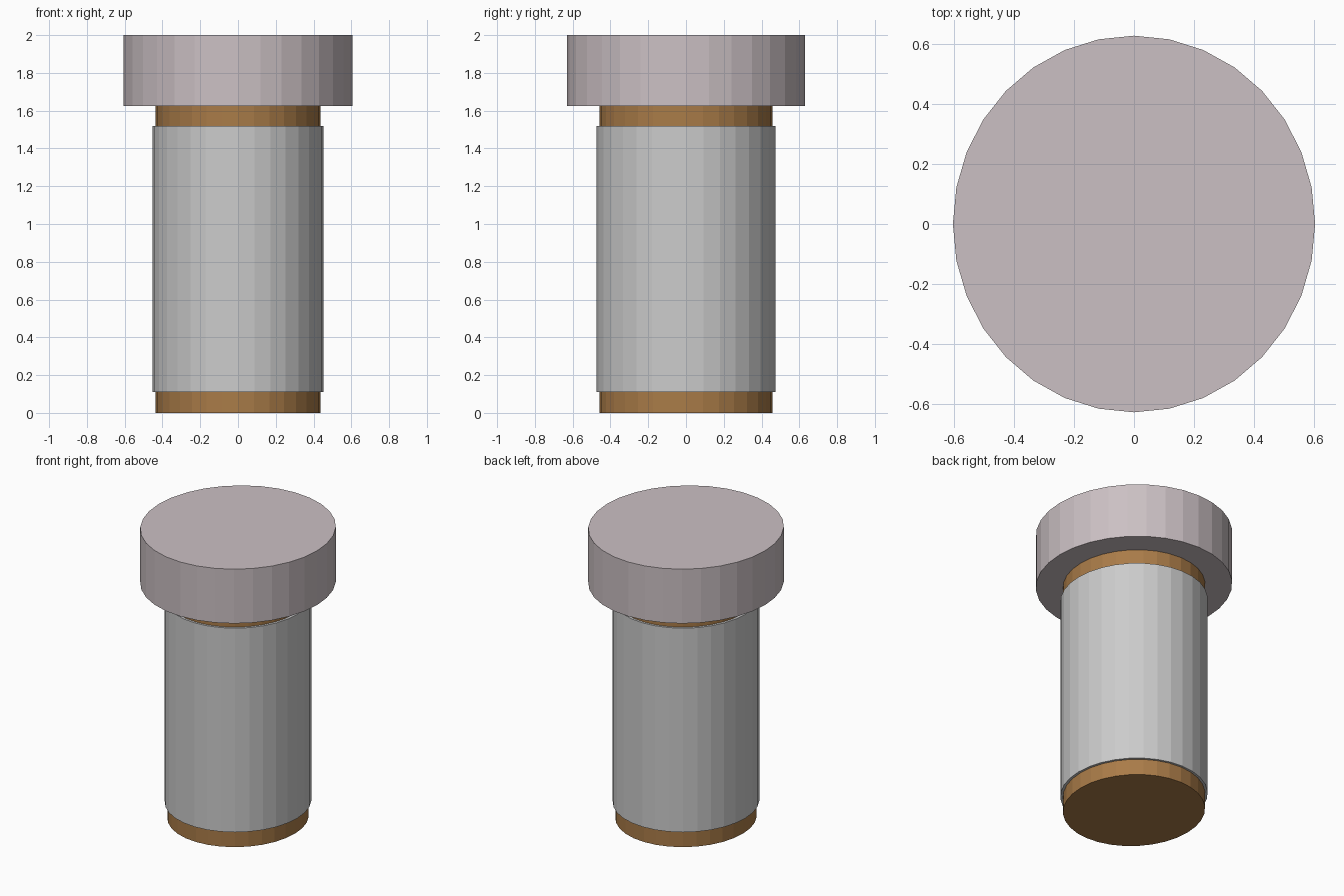
import bpy
import bmesh
import math

if "Cube" in bpy.data.objects:
    bpy.data.objects.remove(bpy.data.objects["Cube"])

SIDES = 32


def material(name, rgb):
    mat = bpy.data.materials.new(name)
    mat.diffuse_color = (*rgb, 1.0)
    mat.use_nodes = True
    mat.node_tree.nodes["Principled BSDF"].inputs["Base Color"].default_value = mat.diffuse_color
    return mat


def drum(name, rx, ry, z0, z1, mat=None):
    """Flat-shaded, slightly oval upright cylinder between two heights."""
    mesh = bpy.data.meshes.new(name)
    bm = bmesh.new()
    bmesh.ops.create_cone(bm, cap_ends=True, segments=SIDES,
                          radius1=1, radius2=1, depth=1)
    for v in bm.verts:
        v.co.x *= rx
        v.co.y *= ry
        v.co.z = z0 if v.co.z < 0 else z1
    bm.to_mesh(mesh)
    bm.free()
    obj = bpy.data.objects.new(name, mesh)
    bpy.context.collection.objects.link(obj)
    if mat:
        mesh.materials.append(mat)
    return obj


# Cork core, visible below and above the sleeve
drum("cork_core", 0.436, 0.458, 0.0, 1.625, material("cork", (0.40, 0.20, 0.065)))

# Grey sleeve around the core
drum("sleeve", 0.453, 0.473, 0.11, 1.52)

# Wide stopper head
drum("stopper_head", 0.605, 0.629, 1.625, 2.0, material("pale_mauve", (0.60, 0.53, 0.55)))
